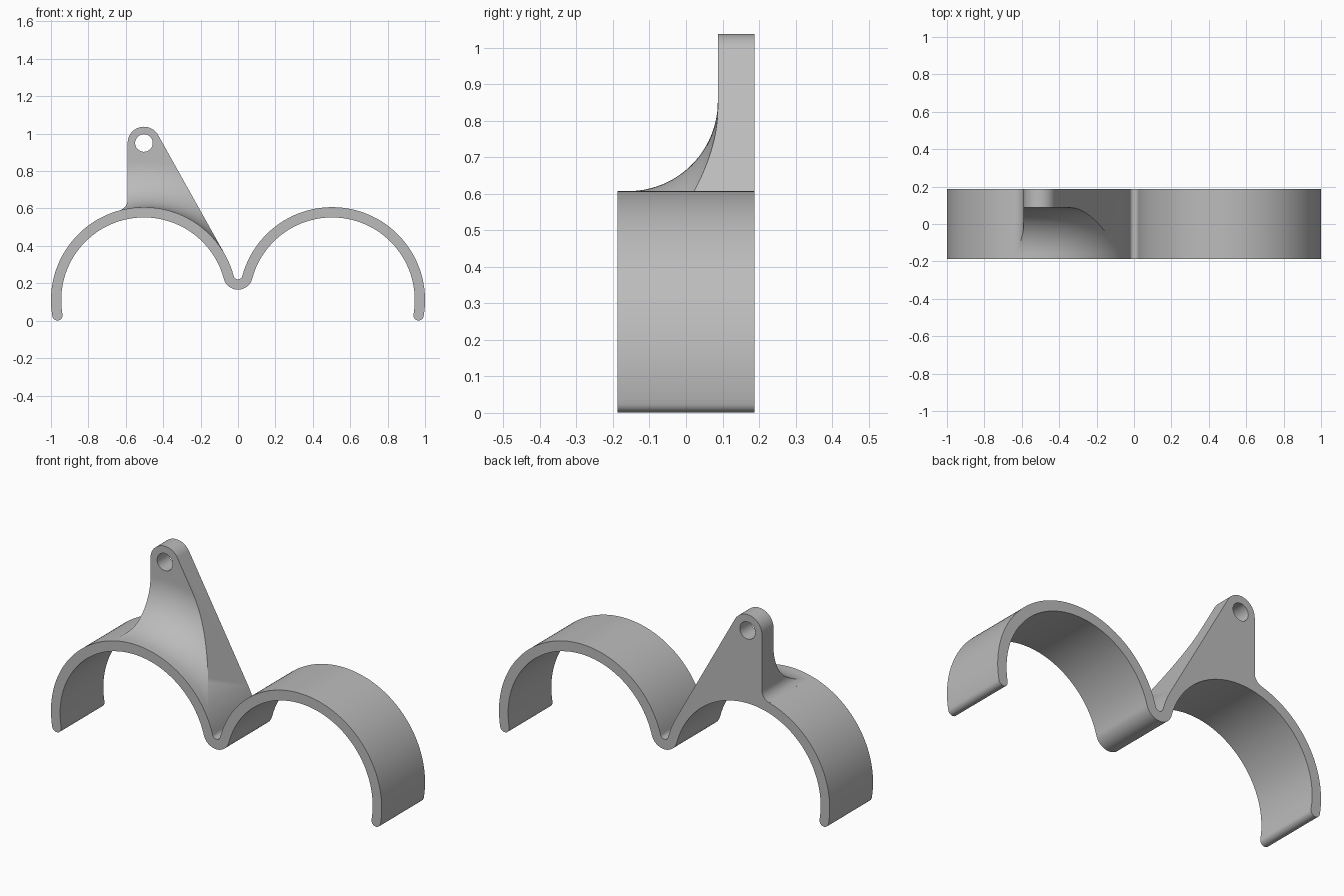
import bpy, bmesh
from math import sin, cos, pi, radians, sqrt, asin, atan2

cube = bpy.data.objects.get("Cube")
if cube:
    bpy.data.objects.remove(cube, do_unlink=True)

HALF = 0.187                # half depth of the band
CX, CZ = 0.503, 0.11        # centre of each arch
R, T = 0.497, 0.055         # arch outer radius and wall thickness
MID = R - T / 2
JOIN = radians(15)          # where each arch meets the valley
END = radians(-10)          # where each arch ends
EYE_Z, EYE_R, HOLE_R = 0.95, 0.087, 0.047
FACE_Y, FILLET = 0.087, 0.245
SIDE_FILLET = 0.06

gray = bpy.data.materials.new("gray")
gray.use_nodes = True
gray.diffuse_color = (0.5, 0.5, 0.5, 1)
gray.node_tree.nodes["Principled BSDF"].inputs["Base Color"].default_value = gray.diffuse_color


def arc(cx, cz, r, a0, a1, n):
    return [(cx + r * cos(a0 + (a1 - a0) * i / n), cz + r * sin(a0 + (a1 - a0) * i / n))
            for i in range(n + 1)]


def make_object(name, bm):
    bmesh.ops.recalc_face_normals(bm, faces=bm.faces)
    mesh = bpy.data.meshes.new(name)
    bm.to_mesh(mesh)
    bm.free()
    mesh.materials.append(gray)
    obj = bpy.data.objects.new(name, mesh)
    bpy.context.collection.objects.link(obj)
    return obj


def extrude(name, outline, y0, y1):
    """Solid from an (x, z) outline, running from y0 to y1."""
    bm = bmesh.new()
    face = bm.faces.new([bm.verts.new((x, y0, z)) for x, z in outline])
    new = bmesh.ops.extrude_face_region(bm, geom=[face])["geom"]
    verts = [v for v in new if isinstance(v, bmesh.types.BMVert)]
    bmesh.ops.translate(bm, verts=verts, vec=(0, y1 - y0, 0))
    return make_object(name, bm)


def revolve(name, profile, cx, cz, steps):
    """Ring from a closed (radius, y) profile turned about the y axis."""
    bm = bmesh.new()
    rings = []
    for i in range(steps):
        a = 2 * pi * i / steps
        rings.append([bm.verts.new((cx + r * cos(a), y, cz + r * sin(a))) for r, y in profile])
    for i in range(steps):
        p, q = rings[i], rings[(i + 1) % steps]
        for j in range(len(profile)):
            k = (j + 1) % len(profile)
            bm.faces.new((p[j], p[k], q[k], q[j]))
    return make_object(name, bm)


def boolean(target, other, operation):
    mod = target.modifiers.new("boolean", 'BOOLEAN')
    mod.operation, mod.solver, mod.object = operation, 'EXACT', other
    bpy.context.view_layer.objects.active = target
    bpy.ops.object.modifier_apply(modifier=mod.name)
    bpy.data.objects.remove(other, do_unlink=True)


# Band: centreline runs over the left-hand arch to the middle of the valley
valley_r = CX / cos(JOIN) - MID
valley_z = CZ + CX * sin(JOIN) / cos(JOIN)


def side(offset):
    """Half of the band edge, offset outward from the centreline."""
    arch = arc(-CX, CZ, MID + offset, pi - END, JOIN, 96)
    dip = arc(0, valley_z, valley_r - offset, pi + JOIN, 1.5 * pi, 14)
    return arch + dip[1:]


def full(offset):
    half = side(offset)
    return half + [(-x, z) for x, z in reversed(half[:-1])]


tip_x, tip_z = CX + MID * cos(END), CZ + MID * sin(END)
right_tip = arc(tip_x, tip_z, T / 2, END, END - pi, 12)[1:-1]
left_tip = [(-x, z) for x, z in reversed(right_tip)]
band = extrude("double_arch_clip", full(T / 2) + right_tip + full(-T / 2)[::-1] + left_tip,
               -HALF, HALF)

# Lug: rounded eye, straight edge tangent to the arch, small fillet on the other side
tangent = asin((R - EYE_R) / (EYE_Z - CZ))
fx = -CX - EYE_R - SIDE_FILLET
fz = CZ + sqrt((R + SIDE_FILLET) ** 2 - (fx + CX) ** 2)
meet = atan2(fz - CZ, fx + CX)
outline = arc(-CX, EYE_Z, EYE_R, tangent, pi, 32)
outline += arc(fx, fz, SIDE_FILLET, 0, meet - pi, 12)
outline += arc(-CX, CZ, R - 0.02, meet, tangent, 48)
outline += [(-CX + R * cos(tangent), CZ + R * sin(tangent))]
lug = extrude("lug", outline, -HALF + 0.005, HALF)

# Front of the lug sweeps down onto the arch in a large fillet
curve = arc(R + FILLET, FACE_Y - FILLET, FILLET, pi, pi / 2, 28)
profile = [(R - 0.004, -0.3), (R - 0.004, FACE_Y - FILLET - 0.002)] + curve
profile += [(1.1, FACE_Y), (1.1, -0.3)]
boolean(lug, revolve("front_cutter", profile, -CX, CZ, 192), 'DIFFERENCE')
hole = extrude("hole_cutter", arc(-CX, EYE_Z, HOLE_R, 0, 2 * pi, 40)[:-1], -0.3, 0.3)
boolean(lug, hole, 'DIFFERENCE')
boolean(band, lug, 'UNION')

bpy.ops.object.select_all(action='DESELECT')
band.select_set(True)
bpy.context.view_layer.objects.active = band
bpy.ops.object.shade_smooth_by_angle(angle=radians(25))
